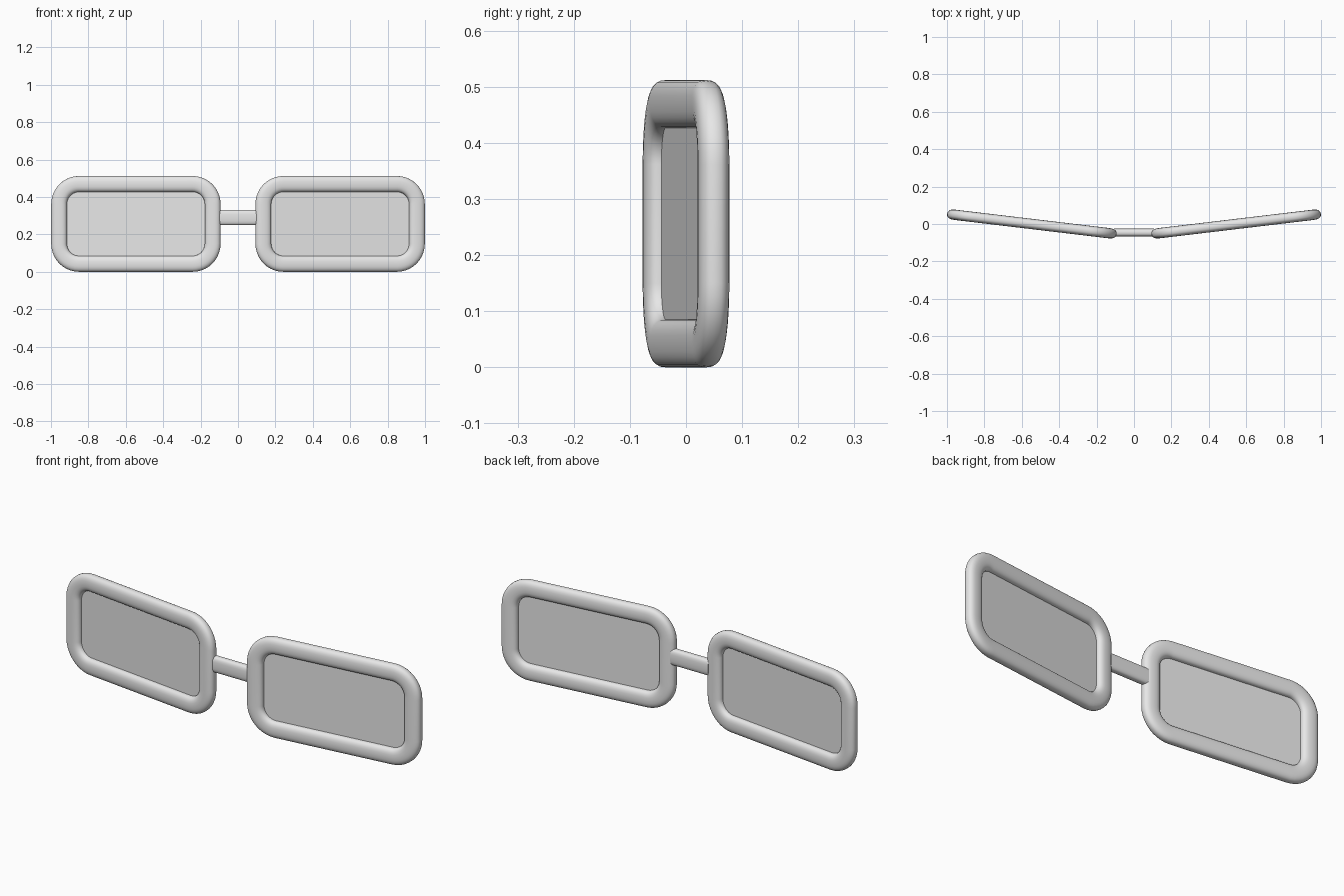
import bpy, bmesh, math
from mathutils import Matrix, Vector

if "Cube" in bpy.data.objects:
    bpy.data.objects.remove(bpy.data.objects["Cube"])

grey = bpy.data.materials.new("light grey")
grey.diffuse_color = (0.8, 0.8, 0.8, 1)
grey.use_nodes = True
grey.node_tree.nodes["Principled BSDF"].inputs["Base Color"].default_value = grey.diffuse_color

TILT = math.radians(6.8)      # each side sweeps back
HALF_W, HALF_H = 0.456, 0.256  # outer half size of a rim
RIM_W, RIM_T = 0.085, 0.055    # rim cross-section


def rounded_rect(hw, hh, r, steps=10):
    """Outline in the xz plane."""
    pts = []
    for k, (sx, sz) in enumerate([(1, 1), (-1, 1), (-1, -1), (1, -1)]):
        for i in range(steps + 1):
            a = math.pi / 2 * (k + i / steps)
            pts.append(Vector((sx * (hw - r) + r * math.cos(a), 0,
                               sz * (hh - r) + r * math.sin(a))))
    return pts


def oval(a, b, power, n=24):
    """Softly squared oval cross-section."""
    def bend(v):
        return math.copysign(abs(v) ** (2 / power), v)
    return [(a * bend(math.cos(2 * math.pi * i / n)),
             b * bend(math.sin(2 * math.pi * i / n))) for i in range(n)]


def finish(name, bm, matrix):
    bmesh.ops.recalc_face_normals(bm, faces=bm.faces)
    me = bpy.data.meshes.new(name)
    bm.to_mesh(me)
    bm.free()
    me.materials.append(grey)
    ob = bpy.data.objects.new(name, me)
    ob.matrix_world = matrix
    bpy.context.collection.objects.link(ob)
    bpy.context.view_layer.objects.active = ob
    ob.select_set(True)
    bpy.ops.object.shade_smooth_by_angle(angle=math.radians(40))
    ob.select_set(False)


def bridge_rings(bm, rings, closed):
    """Skin consecutive rings of vertices."""
    n = len(rings[0])
    for i in range(len(rings) if closed else len(rings) - 1):
        a, b = rings[i], rings[(i + 1) % len(rings)]
        for j in range(n):
            k = (j + 1) % n
            bm.faces.new((a[j], a[k], b[k], b[j]))


def make_rim(name, matrix):
    # nested outlines, one for each point of the cross-section
    bm = bmesh.new()
    rings = []
    for u, v in oval(RIM_W / 2, RIM_T / 2, 2.5):
        inset = RIM_W / 2 - u
        outline = rounded_rect(HALF_W - inset, HALF_H - inset, 0.15 - inset)
        rings.append([bm.verts.new(p + Vector((0, v, 0))) for p in outline])
    bridge_rings(bm, rings, True)
    finish(name, bm, matrix)


def make_lens(name, matrix):
    bm = bmesh.new()
    outline = rounded_rect(HALF_W - RIM_W + 0.003, HALF_H - RIM_W + 0.003, 0.068)
    bm.faces.new([bm.verts.new(p) for p in outline])
    finish(name, bm, matrix)


# rims and lenses
for side, s in (("left", -1), ("right", 1)):
    place = Matrix.Translation((s * 0.546, 0, HALF_H)) @ Matrix.Rotation(s * TILT, 4, 'Z')
    make_rim(side + "_rim", place)
    make_lens(side + "_lens", place)

# nose bridge
bm = bmesh.new()
section = oval(0.021, 0.041, 3)
ends = [[bm.verts.new((x, y, z)) for y, z in section] for x in (-0.107, 0.107)]
bridge_rings(bm, ends, False)
for ring in ends:
    bm.faces.new(ring)
finish("nose_bridge", bm, Matrix.Translation((0, -0.046, 0.29)))
